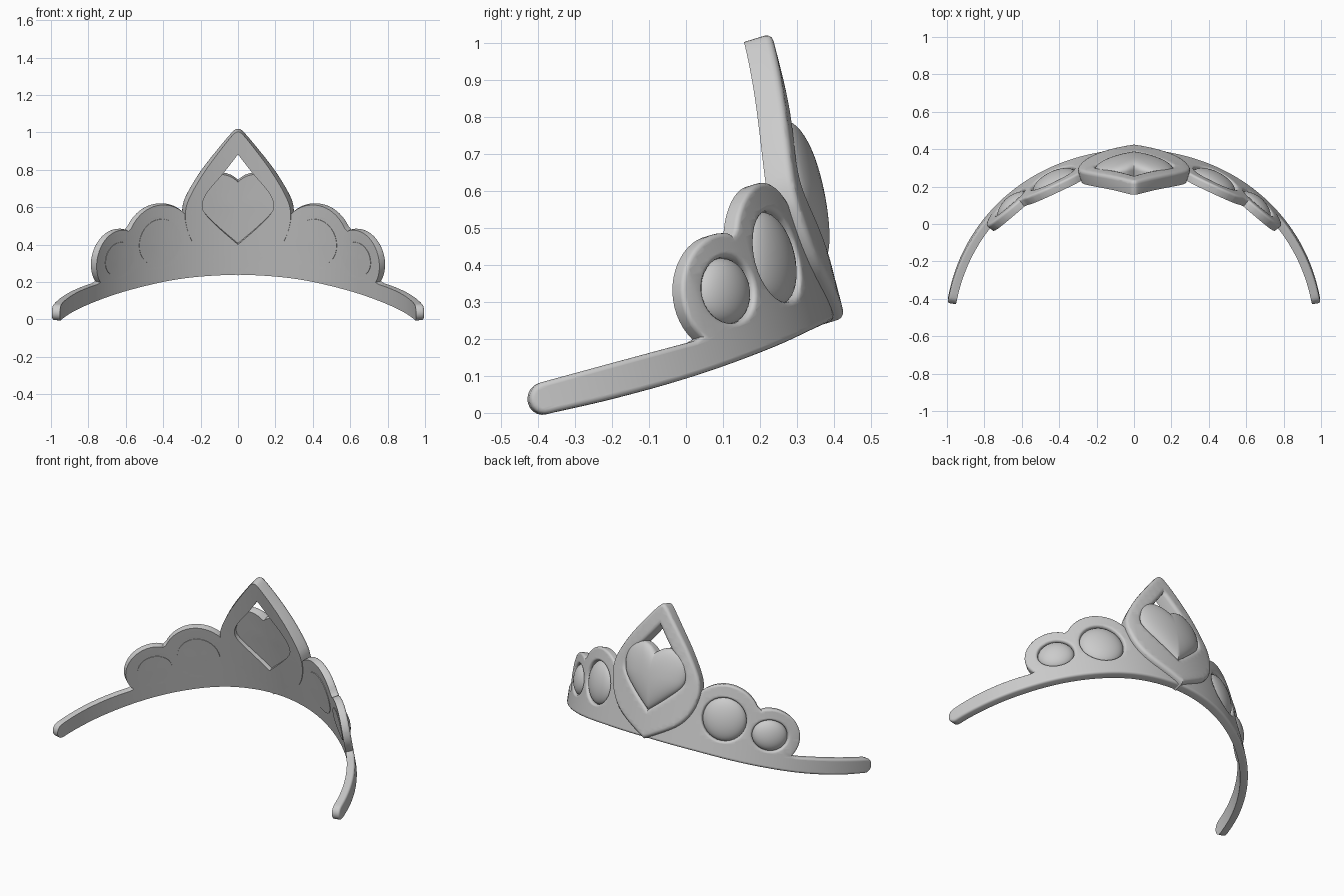
import bpy, bmesh, math
from math import sin, cos, radians, pi

if "Cube" in bpy.data.objects:
    bpy.data.objects.remove(bpy.data.objects["Cube"])

TILT = radians(17)      # slope of the band plane
LEAN = radians(14.3)    # backward lean of the upright parts
R_MID = 0.985           # radius used to convert flat width to angle
CENTRE_Y = -0.557


def bend(u, v, r):
    """Wrap flat design coordinates (u across, v up) on a tilted cylinder of radius r."""
    a = u / R_MID
    x, y = r * sin(a), CENTRE_Y + r * cos(a)
    return (x, y * cos(TILT) - v * sin(LEAN), y * sin(TILT) + v * cos(TILT))


def finish(bm, name):
    bmesh.ops.remove_doubles(bm, verts=bm.verts, dist=1e-5)
    bmesh.ops.recalc_face_normals(bm, faces=bm.faces)
    me = bpy.data.meshes.new(name)
    bm.to_mesh(me)
    bm.free()
    ob = bpy.data.objects.new(name, me)
    bpy.context.collection.objects.link(ob)
    return ob


def smooth(pts, n=6):
    """Catmull-Rom curve through a few points."""
    p = [pts[0]] + pts + [pts[-1]]
    out = []
    for i in range(1, len(p) - 2):
        for k in range(n):
            t = k / n
            out.append(tuple(0.5 * (2 * b + (c - a) * t + (2 * a - 5 * b + 4 * c - d) * t * t
                                    + (3 * b - a - 3 * c + d) * t ** 3)
                             for a, b, c, d in zip(p[i - 1], p[i], p[i + 1], p[i + 2])))
    return out + [pts[-1]]


def mirrored(half):
    """Close a right-hand half outline whose two end points lie on u = 0."""
    return half + [(-u, v) for u, v in half[-2:0:-1]]


def arc(cu, cv, ru, rv, a0, a1, n):
    return [(cu + ru * cos(radians(a0 + (a1 - a0) * i / n)),
             cv + rv * sin(radians(a0 + (a1 - a0) * i / n))) for i in range(n + 1)]


def plate(name, outlines, inner, outer, bevel):
    """Filled outline with holes, rounded on the outer side, bent to the cylinder."""
    ext = (outer - inner - bevel) / 2
    cu = bpy.data.curves.new(name, 'CURVE')
    cu.dimensions = '2D'
    cu.fill_mode = 'BOTH'
    cu.extrude, cu.bevel_depth, cu.bevel_resolution, cu.offset = ext, bevel, 2, -bevel
    for pts in outlines:
        sp = cu.splines.new('POLY')
        sp.points.add(len(pts) - 1)
        for q, (u, v) in zip(sp.points, pts):
            q.co = (u, v, 0, 1)
        sp.use_cyclic_u = True
    tmp = bpy.data.objects.new(name + "_tmp", cu)
    bpy.context.collection.objects.link(tmp)
    dg = bpy.context.evaluated_depsgraph_get()
    me = bpy.data.meshes.new_from_object(tmp.evaluated_get(dg))
    bpy.data.objects.remove(tmp)
    bm = bmesh.new()
    bm.from_mesh(me)
    bpy.data.meshes.remove(me)
    bmesh.ops.remove_doubles(bm, verts=bm.verts, dist=1e-5)
    # slice so the flat faces can follow the bend
    for i in range(-40, 41):
        bmesh.ops.bisect_plane(bm, geom=bm.verts[:] + bm.edges[:] + bm.faces[:], dist=1e-5,
                               plane_co=(i * 0.035 + 0.0007, 0, 0), plane_no=(1, 0, 0))
    for vert in bm.verts:
        u, v, w = vert.co
        vert.co = bend(u, v, inner + ext + max(w, -ext))   # flat inner side
    return finish(bm, name)


def gem(name, outline, centre, back, wall, top):
    """Domed stone: flat back, short wall, front that rounds off towards its middle."""
    prof = [(0, back), (0.35, back), (0.7, back), (1, back)]
    prof += [(cos(t * pi / 20), wall + (top - wall) * sin(t * pi / 20)) for t in range(11)]
    cu, cv = centre
    rel = [(u - cu, v - cv) for u, v in outline]
    mean = sum(math.hypot(*p) for p in rel) / len(rel)
    bm = bmesh.new()
    rings = []
    for s, r in prof:
        ring = []
        for u, v in rel:
            k = s * (s + (1 - s) * mean / math.hypot(u, v))
            ring.append(bm.verts.new(bend(cu + u * k, cv + v * k, r)))
        rings.append(ring)
    n = len(outline)
    for a, b in zip(rings, rings[1:]):
        for i in range(n):
            j = (i + 1) % n
            bm.faces.new((a[i], a[j], b[j], b[i]))
    return finish(bm, name)


# band with two scallops on each side
half = smooth([(0, .126), (.3, .119), (.6, .101), (.9, .09), (1.15, .095), (1.33, .107)], 4)
half += arc(1.35, 0.152, 0.044, 0.044, -90, 90, 10)
half += [(0.88, 0.182)]
half += arc(0.713, 0.283, 0.175, 0.163, -36, 110, 20)
half += [(0.643, 0.428)]
half += arc(0.445, 0.337, 0.207, 0.207, 31, 153, 20)
half += [(0.22, 0.33), (0.15, 0.26), (0, 0.19)]
stones = [("large", 0.445, 0.337, 0.126, 0.128), ("small", 0.713, 0.288, 0.102, 0.091)]
holes = [arc(s * u, v, ru, rv, 0, 348.75, 31) for _, u, v, ru, rv in stones for s in (1, -1)]
plate("band", [mirrored(half)] + holes, 0.964, 1.010, 0.013)

# round stones
for label, u, v, ru, rv in stones:
    for side, s in (("right", 1), ("left", -1)):
        gem(f"{label}_stone_{side}", arc(s * u, v, ru + .001, rv + .001, 0, 348.75, 31),
            (s * u, v), 0.961, 0.98, 1.028)

# central teardrop frame with its opening
drop = smooth([(0, .122), (.15, .212), (.222, .275), (.265, .345), (.288, .42), (.293, .48),
               (.275, .555), (.2, .685), (.1, .82), (.025, .912), (0, .925)])
opening = smooth([(0, .295), (.10, .385), (.175, .465), (.197, .52), (.17, .59),
                  (.08, .695), (0, .80)])
plate("teardrop_frame", [mirrored(drop), mirrored(opening)], 0.960, 1.038, 0.02)

# heart stone
heart = smooth([(0, .293), (.10, .383), (.178, .463), (.202, .53), (.195, .60), (.155, .655),
                (.095, .68), (.04, .668), (0, .638)])
gem("heart_stone", mirrored(heart), (0, 0.51), 0.985, 1.022, 1.07)

# smooth shading with crisp edges
for ob in bpy.context.collection.objects:
    ob.select_set(True)
    bpy.context.view_layer.objects.active = ob
bpy.ops.object.shade_smooth_by_angle(angle=radians(35))
